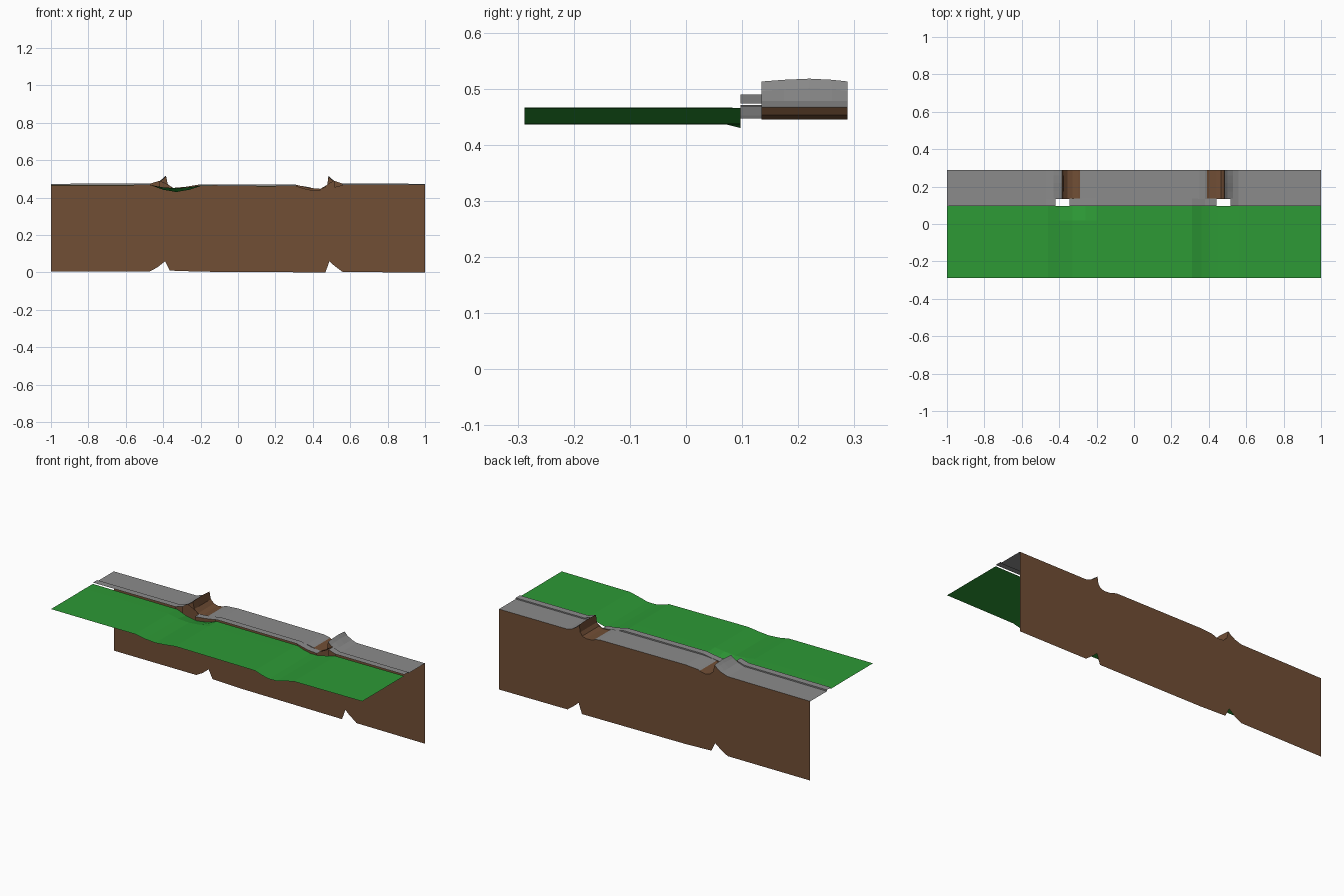
import bpy

if "Cube" in bpy.data.objects:
    bpy.data.objects.remove(bpy.data.objects["Cube"])

def mat(name, c):
    m = bpy.data.materials.new(name)
    m.diffuse_color = (*c, 1)
    m.use_nodes = True
    m.node_tree.nodes["Principled BSDF"].inputs["Base Color"].default_value = m.diffuse_color
    return m

GREEN = mat("grass_green", (0.026, 0.32, 0.036))
GREY = mat("track_grey", (0.26, 0.26, 0.26))
BROWN = mat("earth_brown", (0.165, 0.077, 0.036))

def height(keys, x):
    """Linear interpolation of a (x, z) profile."""
    for (x0, z0), (x1, z1) in zip(keys, keys[1:]):
        if x <= x1:
            return z0 + (z1 - z0) * (x - x0) / (x1 - x0)
    return keys[-1][1]

def inside(x, ranges):
    return any(a < x < b for a, b in ranges)

def loft(name, rails, mats, brown=(), holes=(), only=None):
    """Sheet across rails (y, profile); second material and gaps chosen by x range."""
    cuts = [x for r in (brown, holes, only or ()) for ab in r for x in ab]
    xs = sorted({x for _, k in rails for x, _ in k} | set(cuts))
    n = len(xs)
    verts = [(x, y, height(k, x)) for y, k in rails for x in xs]
    faces, idx = [], []
    for r in range(len(rails) - 1):
        for i in range(n - 1):
            mid = (xs[i] + xs[i + 1]) / 2
            if inside(mid, holes) or (only and not inside(mid, only)):
                continue
            a = r * n + i
            faces.append((a, a + 1, a + 1 + n, a + n))
            idx.append(1 if inside(mid, brown) else 0)
    me = bpy.data.meshes.new(name)
    me.from_pydata(verts, [], faces)
    for m in mats:
        me.materials.append(m)
    for p, k in zip(me.polygons, idx):
        p.material_index = k
    ob = bpy.data.objects.new(name, me)
    bpy.context.collection.objects.link(ob)
    return ob

def raised(keys, dz):
    """Lift only the ridge part of a profile."""
    return [(x, z + dz if z > 0.49 else z) for x, z in keys]

# Profiles along x
TRACK = [(-1, .466), (-.47, .468), (-.43, .481), (-.40, .499), (-.385, .513),
         (-.376, .472), (-.355, .452), (-.33, .445), (-.30, .449), (-.28, .458),
         (-.2, .464), (.35, .461), (.38, .456), (.40, .447), (.44, .445),
         (.465, .453), (.478, .472), (.484, .513), (.50, .496), (.53, .478),
         (.56, .468), (1, .467)]
KERB = [(-1, .474), (-.47, .475), (-.42, .49), (-.345, .452), (-.28, .458),
        (-.2, .471), (.31, .469), (.38, .452), (.44, .447), (.515, .49),
        (.56, .475), (1, .474)]
GRASS_FRONT = [(-1, .467), (-.46, .466), (-.40, .455), (-.33, .450), (-.26, .456),
               (-.2, .464), (.31, .460), (.36, .444), (.40, .436), (.45, .437),
               (.50, .450), (.56, .464), (1, .466)]
GRASS_BACK = [(-1, .466), (-.46, .464), (-.40, .442), (-.33, .430), (-.26, .442),
              (-.2, .462), (.31, .460), (.36, .444), (.40, .436), (.45, .437),
              (.50, .450), (.56, .464), (1, .466)]
BASE = [(-1, .006), (-.47, .006), (-.43, .028), (-.39, .06), (-.365, .01),
        (-.2, .004), (.467, 0), (.478, .03), (.488, .06), (.51, .04),
        (.56, .002), (1, 0)]

SCOOPS = [(-.385, -.29), (.39, .484)]
GAPS = [(-.42, -.345), (.44, .515)]
CUTTINGS = [(-.47, -.21), (.31, .56)]

# Grass sheet
loft("grass", [(-.288, GRASS_FRONT), (.02, GRASS_FRONT), (.097, GRASS_BACK)], [GREEN])
# Main track with two ridges, earth in the scoops
loft("track", [(.135, TRACK), (.175, raised(TRACK, .003)), (.22, raised(TRACK, .005)),
               (.26, raised(TRACK, .003)), (.288, TRACK)], [GREY, BROWN], brown=SCOOPS)
# Narrow kerb in front of the track, open at the ridges
KERB_BACK = raised(KERB, .005)
loft("kerb", [(.097, KERB), (.135, KERB_BACK)], [GREY], holes=GAPS)
# Small step between kerb and track
loft("kerb_step", [(.135, KERB_BACK), (.135, TRACK)], [GREY, BROWN],
     brown=[(-.43, -.28), (.38, .53)])
# Earth faces where the grass dips below the kerb
loft("cutting_faces", [(.097, GRASS_BACK), (.097, KERB)], [BROWN],
     only=CUTTINGS, holes=GAPS)
# Tall earth wall at the back
loft("back_wall", [(.288, TRACK), (.288, BASE)], [BROWN])
